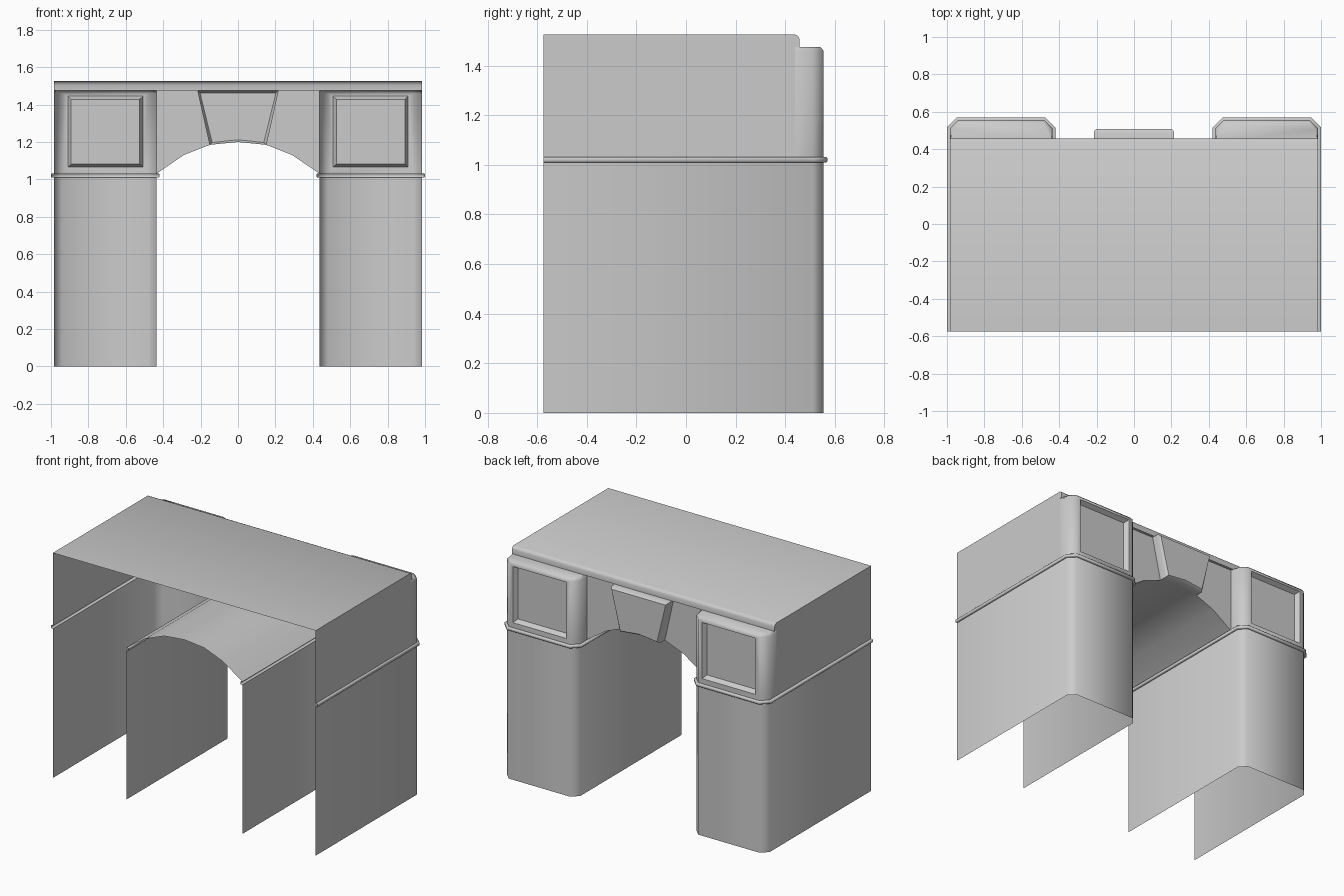
import bpy, bmesh, math
from mathutils import Vector

if "Cube" in bpy.data.objects:
    bpy.data.objects.remove(bpy.data.objects["Cube"])

BACK, FACE, WALL = -0.575, 0.555, 0.44      # open end, pier face, recessed facade
XO, XI = 0.985, 0.435                       # outer and inner sides of a pier


def make(name, build, ref, mirror=True):
    """Build an open shell, face it away from ref, mirror it in x."""
    bm = bmesh.new()
    build(bm)
    bmesh.ops.remove_doubles(bm, verts=bm.verts, dist=0.0005)
    bmesh.ops.recalc_face_normals(bm, faces=bm.faces)
    ref = Vector(ref)
    if sum(f.calc_area() * f.normal.dot(f.calc_center_median() - ref) for f in bm.faces) < 0:
        bmesh.ops.reverse_faces(bm, faces=bm.faces)
    me = bpy.data.meshes.new(name)
    bm.to_mesh(me)
    bm.free()
    ob = bpy.data.objects.new(name, me)
    bpy.context.collection.objects.link(ob)
    if mirror:
        m = ob.modifiers.new("mirror", 'MIRROR')
        m.merge_threshold = 0.0005
    bpy.context.view_layer.objects.active = ob
    ob.select_set(True)
    bpy.ops.object.shade_smooth_by_angle(angle=math.radians(50))
    ob.select_set(False)
    return ob


def poly(bm, pts):
    bm.faces.new([bm.verts.new(p) for p in pts])


def loft(bm, rows, closed=False):
    for a, b in zip(rows, rows[1:]):
        n = len(a)
        for i in range(n if closed else n - 1):
            j = (i + 1) % n
            poly(bm, [a[i], a[j], b[j], b[i]])


def plan(o, z, y0=BACK, y1=BACK):
    """Pier outline with chamfered corners, offset outward by o."""
    c = 0.045
    return [(XO + o, y0, z), (XO + o, FACE - c + o * .4, z), (XO - c + o * .4, FACE + o, z),
            (XI + c - o * .4, FACE + o, z), (XI - o, FACE - c + o * .4, z), (XI - o, y1, z)]


# Lower pier walls, open below and at the front
make("pier", lambda bm: loft(bm, [plan(0, 0), plan(0, 1.01)]), (.71, -.2, .5))

# Thin moulding wrapped round each pier
make("pier_moulding", lambda bm: loft(bm, [plan(o, z) for o, z in (
    (0, 1.01), (.011, 1.01), (.015, 1.014), (.015, 1.027), (.011, 1.031), (0, 1.031)
)]), (.71, -.2, 1.02))


# Projecting block with a sunken panel
def block(bm):
    lo, hi = plan(0, 1.03, WALL, WALL), plan(0, 1.46, WALL, WALL)
    top = plan(-.014, 1.475, WALL, WALL)
    top[0], top[-1] = (XO, WALL, 1.475), (XI, WALL, 1.475)
    loft(bm, [lo[:3], hi[:3]])
    loft(bm, [lo[3:], hi[3:]])
    loft(bm, [hi, top])
    poly(bm, top)

    def ring(x0, x1, z0, z1, y):
        return [(x0, y, z0), (x1, y, z0), (x1, y, z1), (x0, y, z1)]
    rings = [ring(XI + .045, XO - .045, 1.03, 1.46, FACE),
             ring(.508, .91, 1.065, 1.445, FACE),
             ring(.526, .892, 1.083, 1.428, FACE - .03)]
    loft(bm, rings, True)
    poly(bm, rings[-1])


make("panel_block", block, (.71, .3, 1.25))

# Roof with a bevelled crown edge
crown = [(WALL, 1.525), (.452, 1.519), (.458, 1.505), (.458, 1.475), (WALL, 1.475)]
roof = [(BACK, 1.525)] + crown
make("roof", lambda bm: loft(bm, [[(x, y, z) for y, z in roof] for x in (-XO, XO)]),
     (0, 0, 1.3), False)

# Outer upper side walls
side = [(BACK, 1.03), (WALL, 1.03)] + crown[::-1] + [(BACK, 1.525)]
make("upper_side", lambda bm: poly(bm, [(XO, y, z) for y, z in side]), (0, 0, 1.3))

# Arch soffit and facade beside the keystone
arch = [(XI, 1.031), (.29, 1.13), (.15, 1.185), (0, 1.2)]
make("arch_soffit", lambda bm: loft(bm, [[(x, y, z) for x, z in arch] for y in (BACK, WALL)]),
     (0, 0, 1.5))
make("arch_facade", lambda bm: poly(bm, [(x, WALL, z) for x, z in
     arch[:3] + [(.215, 1.475), (XI, 1.475)]]), (0, 0, 1.3))


# Tapered keystone
def keystone(bm):
    def ring(o, y):
        half = [(.15 - o, 1.185 + o), (.215 - o, 1.475 - o)]
        return [(0, y, 1.2 + o)] + [(x, y, z) for x, z in half] + \
               [(-x, y, z) for x, z in half[::-1]]
    rings = [ring(0, WALL), ring(0, .492), ring(.012, .508)]
    loft(bm, rings, True)
    poly(bm, rings[-1])


make("keystone", keystone, (0, .4, 1.33), False)
